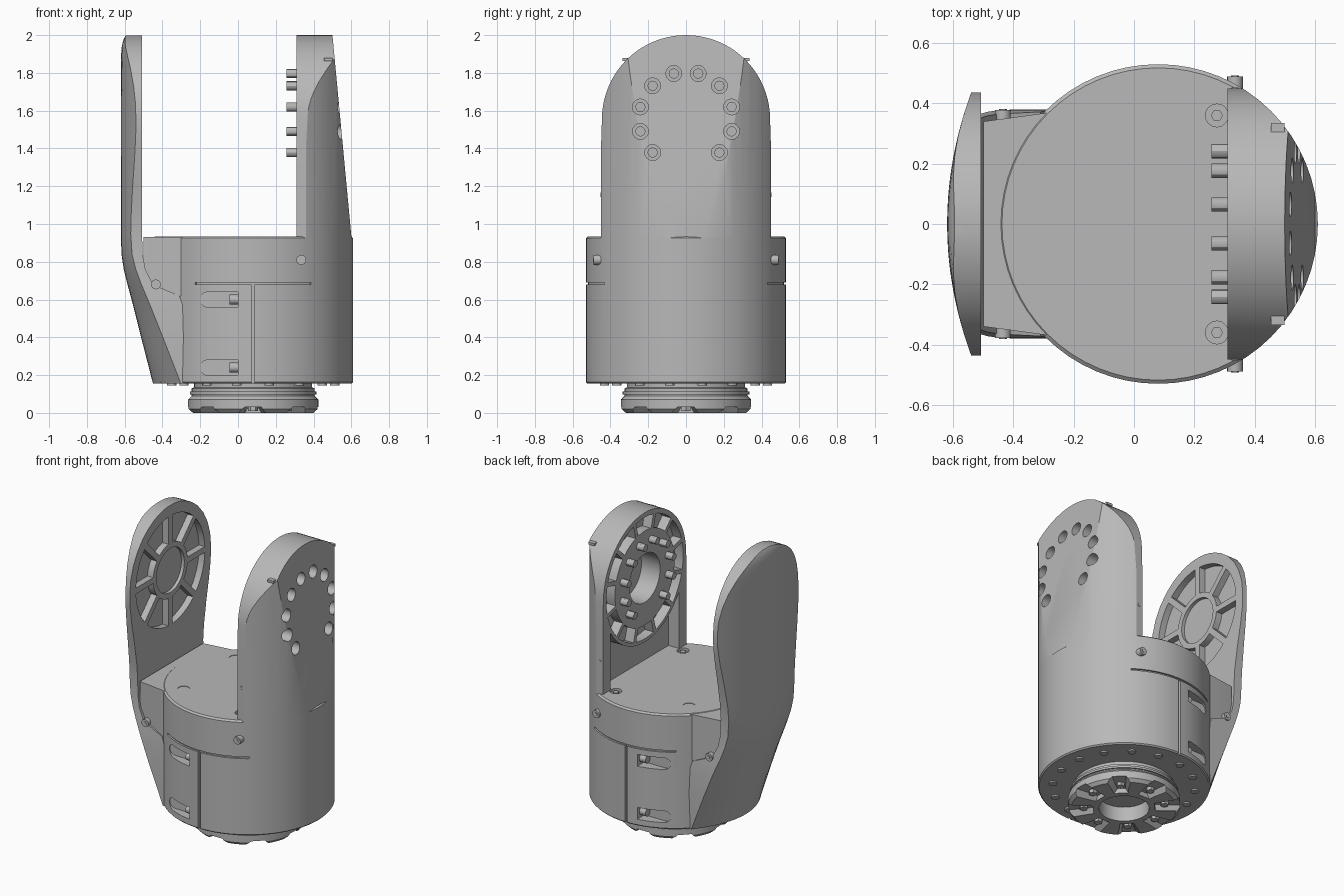
import bpy, bmesh
from math import sin, cos, pi, asin, radians
from mathutils import Vector

if "Cube" in bpy.data.objects:
    bpy.data.objects.remove(bpy.data.objects["Cube"])

GREY = (0.48, 0.48, 0.48, 1)
mat = bpy.data.materials.new("plain grey")
mat.use_nodes = True
mat.diffuse_color = GREY
mat.node_tree.nodes["Principled BSDF"].inputs["Base Color"].default_value = GREY

CX, R = 0.08, 0.53        # body axis and radius
HZ = 1.555                # height of the arm joint
FLOOR, DECK = 0.155, 0.935
FACE = 0.31               # inner face of the drive arm


def finish(name, bm):
    bmesh.ops.recalc_face_normals(bm, faces=bm.faces)
    me = bpy.data.meshes.new(name)
    bm.to_mesh(me)
    bm.free()
    me.materials.append(mat)
    ob = bpy.data.objects.new(name, me)
    bpy.context.scene.collection.objects.link(ob)
    return ob


def loft(name, rings):
    """Skin a list of equal-length point rings and cap both ends."""
    bm = bmesh.new()
    rows = [[bm.verts.new(p) for p in ring] for ring in rings]
    n = len(rows[0])
    for a, b in zip(rows, rows[1:]):
        for i in range(n):
            j = (i + 1) % n
            bm.faces.new((a[i], a[j], b[j], b[i]))
    bm.faces.new(rows[0])
    bm.faces.new(rows[-1])
    return finish(name, bm)


def prism(name, pts, lo, hi, axis):
    """Extrude a 2D outline between lo and hi along an axis."""
    put = {"x": lambda p, h: (h, p[0], p[1]),
           "y": lambda p, h: (p[0], h, p[1]),
           "z": lambda p, h: (p[0], p[1], h)}[axis]
    return loft(name, [[put(p, h) for p in pts] for h in (lo, hi)])


def arc(u, v, r, a0, a1, n):
    return [(u + r * cos(a0 + (a1 - a0) * i / n), v + r * sin(a0 + (a1 - a0) * i / n))
            for i in range(n + 1)]


def circle(u, v, r, n=16):
    return arc(u, v, r, 0, 2 * pi, n)[:-1]


def rect(u0, u1, v0, v1):
    return [(u0, v0), (u1, v0), (u1, v1), (u0, v1)]


def turned(name, profile, n=64):
    """Solid of revolution about the body axis from (radius, z) pairs."""
    return loft(name, [[(x, y, z) for x, y in circle(CX, 0, r, n)] for r, z in profile])


def wedge(v, r0, r1, mid, count, rib):
    """Ring-sector outline that leaves straight ribs between neighbours."""
    h0, h1 = pi / count - asin(rib / r0), pi / count - asin(rib / r1)
    return arc(0, v, r1, mid - h1, mid + h1, 6) + arc(0, v, r0, mid + h0, mid - h0, 6)


def cut(target, cutters, mode="DIFFERENCE"):
    for c in cutters:
        m = target.modifiers.new("cut", "BOOLEAN")
        m.operation, m.solver, m.object = mode, "EXACT", c
        bpy.context.view_layer.objects.active = target
        bpy.ops.object.modifier_apply(modifier=m.name)
        bpy.data.objects.remove(c)


# --- round body -----------------------------------------------------------
body = turned("body", [(0.522, FLOOR), (R, 0.163), (R, 0.925), (0.518, DECK)])
cutters = []
for s, side in ((-1, "front"), (1, "back")):
    # horizontal and vertical seams
    mid = s * pi / 2
    seam = arc(CX, 0, 0.6, mid - 0.62, mid + 0.62, 24) + arc(CX, 0, 0.518, mid + 0.62, mid - 0.62, 24)
    cutters.append(prism("seam", seam, 0.679, 0.691, "z"))
    cutters.append(prism("seam", rect(CX - 0.008, CX + 0.008, 0.1, 0.685), s * 0.512, s * 0.6, "y"))
    # rounded screw pockets with their screws
    for z in (0.24, 0.6):
        pill = arc(-0.16, z, 0.04, pi / 2, 3 * pi / 2, 10) + [(0, z - 0.04), (0, z + 0.04)]
        cutters.append(prism("pocket", pill, s * 0.445, s * 0.6, "y"))
        prism(f"{side}_pocket_screw", circle(s * 0.475, z, 0.026), -0.045, 0.01, "x")

# nose joining the body to the support arm
nose = prism("body_nose", [(-0.5, -0.34), (-0.28, -0.37), (-0.1, -0.37),
                           (-0.1, 0.37), (-0.28, 0.37), (-0.5, 0.34)], 0.62, 0.932, "z")

# deck and side screws
for s, side in ((-1, "front"), (1, "back")):
    for x, y in ((-0.215, 0.275), (0.275, 0.36)):
        cutters.append(prism("sink", circle(x, s * y, 0.038), 0.915, 1, "z"))
        prism(f"{side}_deck_screw", circle(x, s * y, 0.02, 6), 0.9, 0.93, "z")
    for x, y, z in ((0.335, 0.49, 0.81), (-0.435, 0.378, 0.68)):
        prism(f"{side}_side_screw", circle(x, z, 0.026), s * (y - 0.06), s * y, "y")
        prism(f"{side}_side_screw_socket", circle(x, z, 0.013, 6), s * (y - 0.01), s * (y + 0.003), "y")
    prism(f"{side}_arm_dot", circle(0.335, 1.155, 0.012), s * 0.44, s * 0.453, "y")
    prism(f"{side}_arm_pin", rect(0.455, 0.5, 1.862, 1.878), s * 0.3, s * 0.335, "y")
cut(body, cutters)

# --- drive arm: rounded slab trimmed by the body cylinder and a slope --------
slab = arc(0, HZ, 0.445, 0, pi, 40) + [(-0.45, 1.4), (-0.45, 0.88), (0.45, 0.88), (0.45, 1.4)]
drive = prism("drive_arm", slab, FACE, 0.7, "x")
cut(drive, [turned("trim", [(R, 0.8), (R, 2.1)])], "INTERSECT")
bm = bmesh.new()
bm.from_mesh(drive.data)
out = bmesh.ops.bisect_plane(bm, geom=bm.verts[:] + bm.edges[:] + bm.faces[:],
                             plane_co=Vector((0.61, 0, 0.83)), plane_no=Vector((1.17, 0, 0.11)),
                             clear_outer=True)
bmesh.ops.holes_fill(bm, edges=[e for e in bm.edges if e.is_boundary])
bmesh.ops.recalc_face_normals(bm, faces=bm.faces)
bm.to_mesh(drive.data)
bm.free()

# pockets round the hub, bore, and the open bay under the hub
cutters = [prism("pocket", wedge(HZ, 0.32, 0.412, i * pi / 6, 12, 0.014), 0.2, 0.375, "x")
           for i in range(12)]
cutters.append(prism("bore", circle(0, HZ, 0.165, 32), 0.2, 0.45, "x"))
bay = arc(0, HZ, 0.435, radians(-148), radians(-32), 20) + [(0.37, DECK), (-0.37, DECK)]
cutters.append(prism("bay", bay, 0.2, 0.39, "x"))

# ring of bolts running through the hub, with access holes outside
for k in range(-5, 5):
    a = pi / 2 + (k + 0.5) * pi / 6
    y, z = 0.25 * cos(a), HZ + 0.25 * sin(a)
    cutters.append(prism("access", circle(y, z, 0.042), 0.42, 0.8, "x"))
    prism("hub_bolt", circle(y, z, 0.024, 12), 0.257, 0.425, "x")
    prism("hub_bolt_head", circle(y, z, 0.027, 12), 0.41, 0.45, "x")
    prism("hub_bolt_socket", circle(y, z, 0.014, 6), 0.44, 0.455, "x")
cut(drive, cutters)

# --- support arm: curved paddle lofted from skirt to rounded tip ------------
# each row: height, outer x, curvature, half width, inner x
rows = [(FLOOR, -0.45, 1.05, 0.375, -0.28), (0.4, -0.513, 0.8, 0.38, -0.28),
        (0.56, -0.553, 0.65, 0.376, -0.29), (0.62, -0.569, 0.6, 0.372, -0.31),
        (0.68, -0.585, 0.55, 0.365, -0.45), (0.76, -0.605, 0.5, 0.358, -0.49),
        (0.84, -0.617, 0.45, 0.353, -0.505)]
rows += [(z, -0.62, 0.42, w, -0.508) for z, w in
         ((0.95, 0.352), (1.05, 0.36), (1.2, 0.385), (1.35, 0.415), (1.46, 0.432))]
rows += [(HZ + 0.443 * sin(a), -0.62 + 0.025 * sin(a) ** 12, 0.42, 0.436 * cos(a), -0.508)
         for a in (radians(d) for d in (0, 12, 24, 36, 48, 58, 67, 75, 81, 86))]
rings = []
for z, xo, k, w, xi in rows:
    ys = [w * (i / 8 - 1) for i in range(17)]
    rings.append([(xo + k * y * y, y, z) for y in ys] + [(xi, w, z), (xi, -w, z)])
support = loft("support_arm", rings)
cutters = [prism("pocket", wedge(HZ, 0.185, 0.37, (i + 0.5) * pi / 4, 8, 0.02), -0.552, -0.4, "x")
           for i in range(8)]
cutters.append(prism("dish", circle(0, HZ, 0.15, 32), -0.53, -0.4, "x"))
cut(support, cutters)

# --- base coupling --------------------------------------------------------
base = turned("base_coupling", [(0.325, 0), (0.345, 0.02), (0.345, 0.07), (0.325, 0.09),
                                (0.325, 0.13), (0.312, 0.135), (0.312, 0.16)])
cutters = [turned("bore", [(0.155, -0.1), (0.155, 0.12)], 40)]
for i in range(8):
    # trapezoid slots between the teeth
    a = i * pi / 4
    d, t = Vector((cos(a), sin(a), 0)), Vector((-sin(a), cos(a), 0))
    c = Vector((CX, 0, 0))
    cutters.append(loft("slot", [[c + d * r + t * (w * f) + Vector((0, 0, z))
                                  for w, z in ((-0.1, -0.01), (0.1, -0.01), (0.05, 0.032), (-0.05, 0.032))]
                                 for r, f in ((0.19, 0.5), (0.4, 1.0))]))
    prism("coupling_bolt", circle(CX + 0.25 * cos(a), 0.25 * sin(a), 0.026, 6), 0.01, 0.05, "z")
cut(base, cutters)
turned("coupling_collar", [(0.335, 0.098), (0.335, 0.112)])

# screws under the body
for i in range(16):
    a = (i + 0.5) * pi / 8
    x, y = CX + 0.44 * cos(a), 0.44 * sin(a)
    prism("underside_screw", circle(x, y, 0.025, 12), 0.145, 0.17, "z")

# --- shading -----------------------------------------------------------
bpy.ops.object.select_all(action="DESELECT")
for ob in bpy.context.scene.objects:
    if ob.type == "MESH":
        ob.select_set(True)
        bpy.context.view_layer.objects.active = ob
bpy.ops.object.shade_smooth_by_angle(angle=radians(30))
